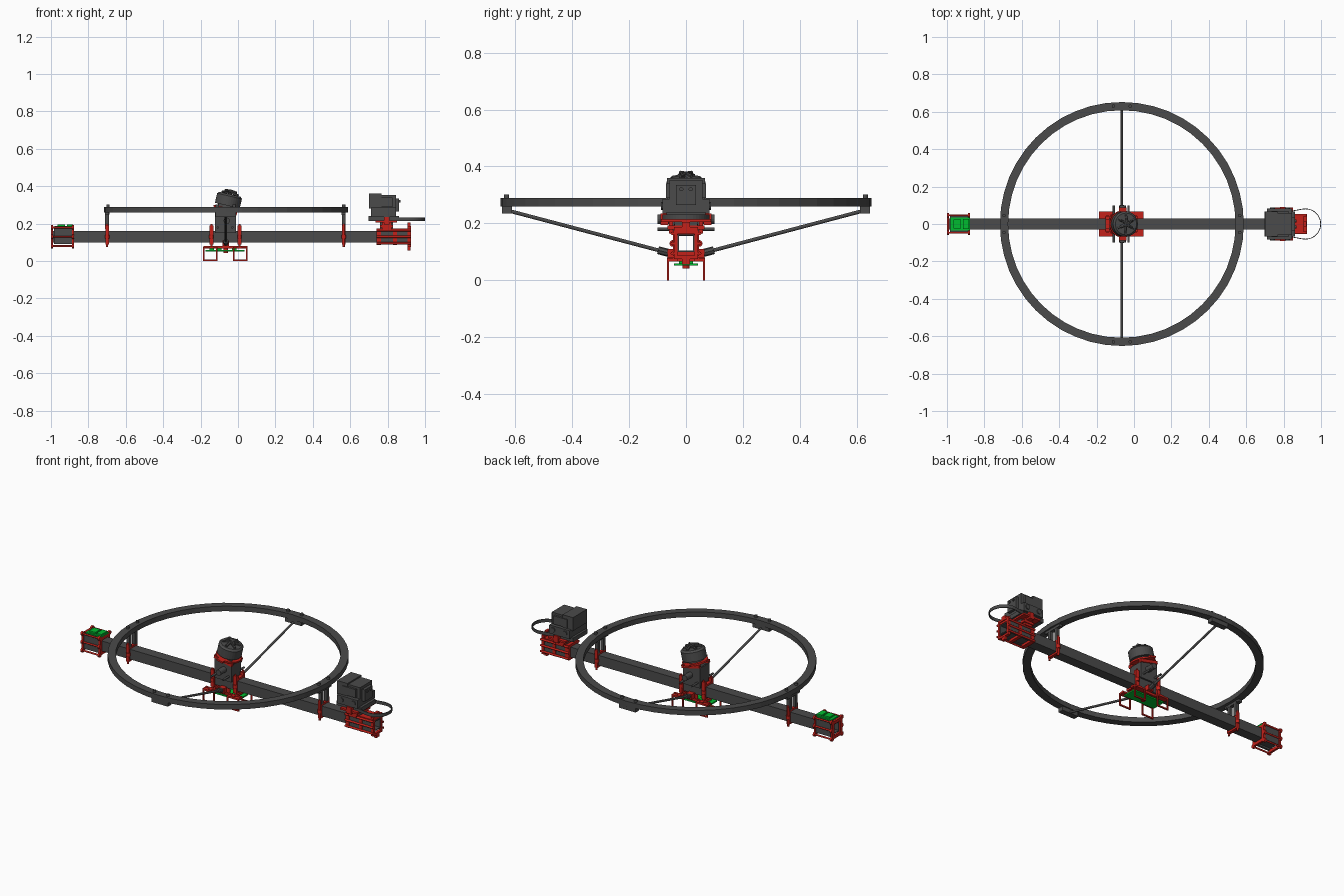
import bpy, bmesh, math
from mathutils import Matrix, Vector

def material(name, rgb):
    m = bpy.data.materials.new(name)
    m.diffuse_color = (*rgb, 1)
    return m

DARK = material("dark_grey", (0.07, 0.07, 0.07))
RED = material("red", (0.55, 0.015, 0.01))
GREEN = material("green", (0.0, 0.5, 0.03))
CX = -0.065                       # hub / ring centre

class Part:
    """Collects boxes, rods and frames into one named mesh."""
    def __init__(self, name, mat, matrix=Matrix()):
        self.name, self.mat, self.m, self.bm = name, mat, matrix, bmesh.new()

    def box(self, x0, x1, y0, y1, z0, z1):
        t = Matrix.Translation(((x0 + x1) / 2, (y0 + y1) / 2, (z0 + z1) / 2))
        s = Matrix.Diagonal((x1 - x0, y1 - y0, z1 - z0, 1))
        bmesh.ops.create_cube(self.bm, size=1, matrix=t @ s)
        return self

    def pair(self, x0, x1, y0, y1, z0, z1):
        """Box mirrored to the other side in y."""
        return self.box(x0, x1, y0, y1, z0, z1).box(x0, x1, -y1, -y0, z0, z1)

    def rod(self, a, b, r, n=12, r2=None):
        a, b = Vector(a), Vector(b)
        d = b - a
        m = Matrix.Translation((a + b) / 2) @ d.to_track_quat('Z', 'Y').to_matrix().to_4x4()
        bmesh.ops.create_cone(self.bm, cap_ends=True, segments=n, radius1=r,
                              radius2=r if r2 is None else r2, depth=d.length, matrix=m)
        return self

    def frame(self, x0, x1, hy, z0, z1, t):
        """Rectangular collar round the x axis."""
        self.pair(x0, x1, hy - t, hy, z0, z1)
        return self.box(x0, x1, t - hy, hy - t, z0, z0 + t).box(x0, x1, t - hy, hy - t, z1 - t, z1)

    def sweep(self, path, section, closed):
        """Sweep (offset, z) section along a flat path of (point, normal)."""
        rings = [[self.bm.verts.new((p[0] + q[0] * o, p[1] + q[1] * o, z)) for o, z in section]
                 for p, q in path]
        k, n = len(section), len(rings)
        for i in range(n if closed else n - 1):
            a, b = rings[i], rings[(i + 1) % n]
            for j in range(k):
                self.bm.faces.new((a[j], b[j], b[(j + 1) % k], a[(j + 1) % k]))
        if not closed:
            self.bm.faces.new(rings[0])
            self.bm.faces.new(rings[-1][::-1])
        return self

    def done(self):
        bmesh.ops.transform(self.bm, matrix=self.m, verts=self.bm.verts)
        bmesh.ops.recalc_face_normals(self.bm, faces=self.bm.faces)
        me = bpy.data.meshes.new(self.name)
        self.bm.to_mesh(me)
        self.bm.free()
        me.materials.append(self.mat)
        ob = bpy.data.objects.new(self.name, me)
        bpy.context.collection.objects.link(ob)
        return ob

# Main square tube, hollow
Part("main_beam", DARK).frame(-0.99, 0.92, 0.03, 0.1, 0.16, 0.005).done()

# Guard ring
path = [((CX + 0.63 * math.cos(a), 0.63 * math.sin(a)), (math.cos(a), math.sin(a)))
        for a in (2 * math.pi * i / 48 for i in range(48))]
Part("guard_ring", DARK).sweep(path, [(-0.022, 0.26), (0.022, 0.26), (0.022, 0.29), (-0.022, 0.29)], True).done()

# Ring bolts, two at each quarter
p = Part("ring_bolts", DARK)
for s in (-1, 1):
    for o in (-0.045, 0.045):
        p.rod((CX + o, s * 0.63, 0.25), (CX + o, s * 0.63, 0.302), 0.009)
        p.rod((CX + s * 0.63, o, 0.25), (CX + s * 0.63, o, 0.302), 0.009)
p.done()

def beam_clamp(name, x, w=0.009):
    """Red collar on the beam with bolt ears."""
    p = Part(name, RED).frame(x - w, x + w, 0.041, 0.088, 0.172, 0.011)
    p.pair(x - w, x + w, 0.024, 0.041, 0.165, 0.19)
    for s in (-1, 1):
        p.rod((x, s * 0.036, 0.075), (x, s * 0.036, 0.198), 0.006)
        p.rod((x, s * 0.036, 0.12), (x, s * 0.036, 0.14), 0.012)
    p.done()

# Ring posts at both beam crossings
for side, x in (("left", CX - 0.635), ("right", CX + 0.63)):
    beam_clamp(side + "_ring_clamp", x)
    p = Part(side + "_ring_post", DARK)
    p.pair(x - 0.01, x + 0.01, 0.016, 0.036, 0.17, 0.25)
    p.box(x - 0.011, x + 0.011, -0.06, 0.06, 0.245, 0.262).done()

# Diagonal struts with end fittings
for side, s in (("front", -1), ("back", 1)):
    p = Part(side + "_strut", DARK)
    p.rod((CX, s * 0.06, 0.096), (CX, s * 0.632, 0.247), 0.0065)
    p.rod((CX, s * 0.06, 0.096), (CX, s * 0.098, 0.106), 0.014, 8)
    y0, y1 = sorted((s * 0.612, s * 0.646))
    p.box(CX - 0.055, CX + 0.055, y0, y1, 0.235, 0.262).done()

# Centre clamps, lower cradle and strut sockets
for side, x in (("left", -0.142), ("right", 0.008)):
    beam_clamp(side + "_hub_clamp", x, 0.011)
p = Part("hub_cradle", RED)
p.pair(-0.185, 0.05, 0.035, 0.047, 0.066, 0.08)
for x in (-0.142, 0.008):
    p.box(x - 0.01, x + 0.01, -0.066, 0.066, 0.066, 0.08)
p.pair(CX - 0.018, CX + 0.018, 0.035, 0.065, 0.08, 0.11)
p.rod((CX, 0, 0.042), (CX, 0, 0.1), 0.012).done()

# Four open rectangular feet
p = Part("landing_feet", RED)
for x0, x1 in ((-0.188, -0.11), (-0.028, 0.05)):
    p.pair(x0, x1, 0.059, 0.067, 0, 0.008).pair(x0, x1, 0.03, 0.067, 0.066, 0.076)
    for x in (x0, x1 - 0.008):
        p.pair(x, x + 0.008, 0.059, 0.067, 0, 0.07)
p.done()
Part("under_board", GREEN).box(-0.175, 0.035, -0.042, 0.042, 0.052, 0.06).done()
p = Part("under_board_chips", GREEN)
for x in (-0.14, -0.1, -0.02):
    p.box(x - 0.012, x + 0.012, -0.025, 0.025, 0.06, 0.066)
p.done()

# Hub tower, two side plates with round holes cut through
tower = Part("hub_tower", DARK).pair(-0.124, -0.012, 0.036, 0.046, 0.15, 0.28)
tower.box(-0.124, -0.116, -0.037, 0.037, 0.162, 0.27).box(-0.02, -0.012, -0.037, 0.037, 0.162, 0.25)
tower = tower.done()
cutter = Part("hole_cutter", DARK).rod((CX + 0.005, -0.1, 0.215), (CX + 0.005, 0.1, 0.215), 0.017, 16)
for x in (-0.108, -0.03):
    cutter.rod((x, -0.1, 0.18), (x, 0.1, 0.18), 0.006)
cutter = cutter.done()
cutter.hide_render = True
cutter.hide_viewport = True
b = tower.modifiers.new("holes", 'BOOLEAN')
b.object, b.operation, b.solver = cutter, 'DIFFERENCE', 'EXACT'

# Tilted motor plate and lift motor
T = Matrix.Translation((-0.062, 0, 0.275)) @ Matrix.Rotation(math.radians(13), 4, 'Y')
p = Part("motor_plate", RED, T).rod((0, 0, 0), (0, 0, 0.01), 0.072, 24)
p.pair(-0.02, 0.02, 0.06, 0.088, 0, 0.01).pair(-0.06, 0.06, 0.035, 0.052, -0.018, 0)
p.done()
p = Part("lift_motor", DARK, T).rod((0, 0, 0.01), (0, 0, 0.024), 0.05, 24)
p.rod((0, 0, 0.022), (0, 0, 0.074), 0.068, 32).rod((0, 0, 0.074), (0, 0, 0.084), 0.068, 32, 0.058)
p.rod((0, 0, 0.08), (0, 0, 0.108), 0.012)
p.done()
p = Part("motor_spokes", DARK, T)
for i in range(6):
    a = i * math.pi / 3
    c, s = math.cos(a), math.sin(a)
    p.rod((0.01 * c, 0.01 * s, 0.094), (0.05 * math.cos(a + .5), 0.05 * math.sin(a + .5), 0.087), 0.007, 6)
for s in (-1, 1):
    p.rod((0, 0, 0.104), (0.032, s * 0.02, 0.1), 0.006, 6).rod((0, 0, 0.104), (-0.03, s * 0.02, 0.1), 0.006, 6)
p.done()

# Left end battery pack: grey block, red end frames, corner bars, green board
Part("battery", DARK).pair(-0.985, -0.885, 0.03, 0.043, 0.09, 0.172).box(-0.985, -0.885, -0.043, 0.043, 0.16, 0.18).done()
p = Part("battery_cage", RED)
for x in (-1.0, -0.888):
    p.frame(x, x + 0.012, 0.046, 0.078, 0.182, 0.018)
    for s in (-1, 1):
        for z in (0.08, 0.13, 0.18):
            p.rod((x, s * 0.046, z), (x + 0.012, s * 0.046, z), 0.012)
for s in (-1, 1):
    for z in (0.08, 0.13, 0.18):
        p.rod((-0.998, s * 0.047, z), (-0.878, s * 0.047, z), 0.005)
p.done()
Part("battery_board", GREEN).box(-0.982, -0.876, -0.034, 0.034, 0.18, 0.187).box(-0.965, -0.925, -0.024, 0.024, 0.187, 0.196).box(-0.915, -0.882, -0.028, 0.028, 0.187, 0.196).done()

# Right end sensor mount
p = Part("sensor_mount", RED)
for x0, x1 in ((0.74, 0.765), (0.83, 0.85)):
    p.frame(x0, x1, 0.046, 0.086, 0.175, 0.014)
p.frame(0.906, 0.924, 0.042, 0.075, 0.188, 0.012)
p.box(0.907, 0.923, -0.014, 0.014, 0.056, 0.08).box(0.907, 0.923, -0.014, 0.014, 0.18, 0.205)
p.box(0.74, 0.92, -0.045, 0.045, 0.163, 0.175)
p.box(0.76, 0.83, -0.065, 0.065, 0.178, 0.192).box(0.735, 0.85, -0.088, 0.088, 0.205, 0.216)
p.pair(0.77, 0.82, 0.045, 0.06, 0.165, 0.225).pair(0.78, 0.81, 0.062, 0.09, 0.195, 0.235)
for s in (-1, 1):
    for z in (0.095, 0.13, 0.165):
        p.rod((0.74, s * 0.048, z), (0.926, s * 0.048, z), 0.006)
p.done()
Part("mount_core", DARK).pair(0.765, 0.906, 0.03, 0.041, 0.095, 0.17).box(0.76, 0.83, -0.04, 0.04, 0.17, 0.23).done()

# Sensor turret: stacked grey housings
p = Part("sensor_turret", DARK)
p.box(0.697, 0.86, -0.068, 0.068, 0.215, 0.24).box(0.71, 0.845, -0.082, 0.082, 0.235, 0.285)
p.box(0.7, 0.768, -0.066, 0.066, 0.28, 0.36).box(0.768, 0.845, -0.058, 0.058, 0.28, 0.352)
p.box(0.845, 0.862, -0.036, 0.036, 0.265, 0.335)
p.pair(0.735, 0.825, 0.058, 0.07, 0.29, 0.34)
for s in (-1, 1):
    p.rod((0.855, s * 0.016, 0.32), (0.868, s * 0.016, 0.32), 0.007)
p.rod((0.74, -0.088, 0.262), (0.74, 0.088, 0.262), 0.014).rod((0.82, -0.088, 0.262), (0.82, 0.088, 0.262), 0.014)
p.done()

# Thin guard loop out to the right end
path = [((0.8, -0.062), (0.12, -0.99))]
for i in range(25):
    a = math.radians(-100 + 200 * i / 24)
    c, s = math.cos(a), math.sin(a)
    path.append(((0.917 + 0.081 * c, 0.081 * s), (c, s)))
path.append(((0.8, 0.062), (0.12, 0.99)))
Part("guard_loop", DARK).sweep(path, [(-0.002, 0.213), (0.002, 0.213), (0.002, 0.232), (-0.002, 0.232)], False).done()
